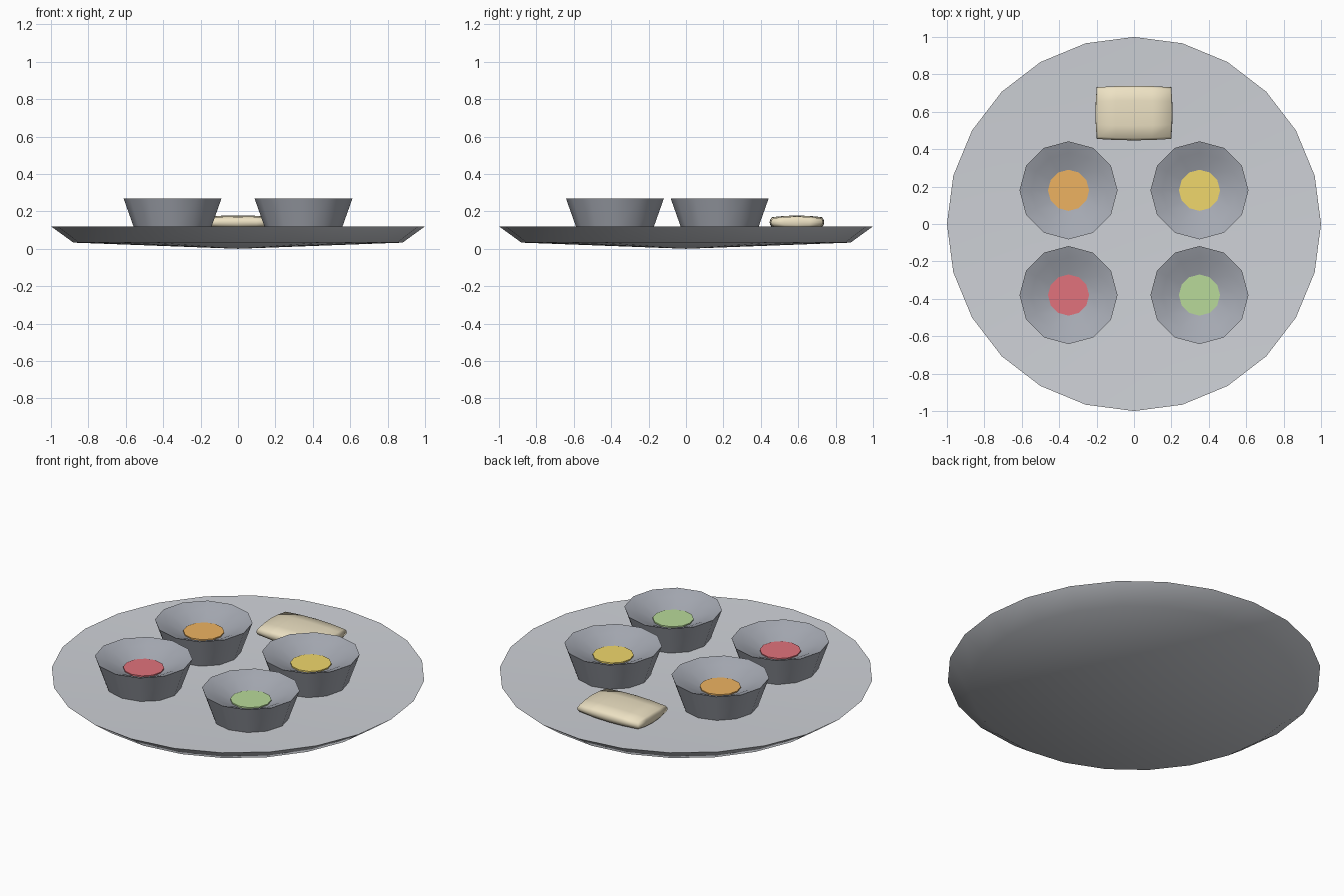
import bpy, bmesh, math
from mathutils import Matrix

if "Cube" in bpy.data.objects:
    bpy.data.objects.remove(bpy.data.objects["Cube"])


def material(name, rgb):
    m = bpy.data.materials.new(name)
    m.diffuse_color = (*rgb, 1)
    m.use_nodes = True
    m.node_tree.nodes["Principled BSDF"].inputs["Base Color"].default_value = m.diffuse_color
    return m


def finish(name, bm, mat, loc=(0, 0, 0), angle=35):
    bmesh.ops.remove_doubles(bm, verts=bm.verts, dist=1e-5)
    bmesh.ops.recalc_face_normals(bm, faces=bm.faces)
    me = bpy.data.meshes.new(name)
    bm.to_mesh(me)
    bm.free()
    me.materials.append(mat)
    ob = bpy.data.objects.new(name, me)
    ob.location = loc
    bpy.context.collection.objects.link(ob)
    bpy.ops.object.select_all(action='DESELECT')
    ob.select_set(True)
    bpy.context.view_layer.objects.active = ob
    bpy.ops.object.shade_smooth_by_angle(angle=math.radians(angle))
    return ob


def lathe(name, profile, sides, mat, loc=(0, 0, 0), angle=35):
    """Spin an (r, z) profile about z."""
    bm = bmesh.new()
    vs = [bm.verts.new((r, 0, z)) for r, z in profile]
    es = [bm.edges.new(p) for p in zip(vs, vs[1:])]
    bmesh.ops.spin(bm, geom=vs + es, cent=(0, 0, 0), axis=(0, 0, 1),
                   angle=2 * math.pi, steps=sides)
    bmesh.ops.remove_doubles(bm, verts=bm.verts, dist=1e-5)
    bmesh.ops.dissolve_degenerate(bm, edges=bm.edges, dist=1e-6)
    return finish(name, bm, mat, loc, angle)


plate_mat = material("plate_grey", (0.62, 0.64, 0.68))
bowl_mat = material("bowl_grey", (0.38, 0.40, 0.45))
bread_mat = material("bread", (0.85, 0.76, 0.55))

# Shallow dished plate
lathe("plate", [(0, 0), (0.88, 0.033), (1, 0.12), (0.5, 0.1), (0, 0.095)],
      24, plate_mat, angle=45)

# Four bowls, each with a round serving of sauce
bowl_profile = [(0, 0.095), (0.2, 0.095), (0.262, 0.27),
                (0.2, 0.248), (0.11, 0.205), (0, 0.185)]
servings = [("orange", -0.35, 0.18, (0.85, 0.45, 0.12)),
            ("yellow", 0.35, 0.18, (0.87, 0.68, 0.15)),
            ("red", -0.35, -0.38, (0.75, 0.17, 0.2)),
            ("green", 0.35, -0.38, (0.48, 0.7, 0.32))]
for colour, x, y, rgb in servings:
    lathe("bowl_" + colour, bowl_profile, 12, bowl_mat, (x, y, 0))
    lathe("sauce_" + colour, [(0.11, 0.205), (0.11, 0.212), (0, 0.212)], 12,
          material("sauce_" + colour, rgb), (x, y, 0))

# Bread: a gently bulging pillow made from a subdivided block
bm = bmesh.new()
bmesh.ops.create_cube(bm, size=2)
bmesh.ops.subdivide_edges(bm, edges=bm.edges, cuts=3, use_grid_fill=True)
for v in bm.verts:
    x, y, z = v.co
    v.co = (x * (0.206 - 0.007 * y * y - 0.008 * z * z),
            y * (0.146 - 0.008 * x * x - 0.012 * z * z),
            z * (0.036 - 0.006 * x * x - 0.009 * y * y))
finish("bread", bm, bread_mat, (0, 0.593, 0.142), 180)
